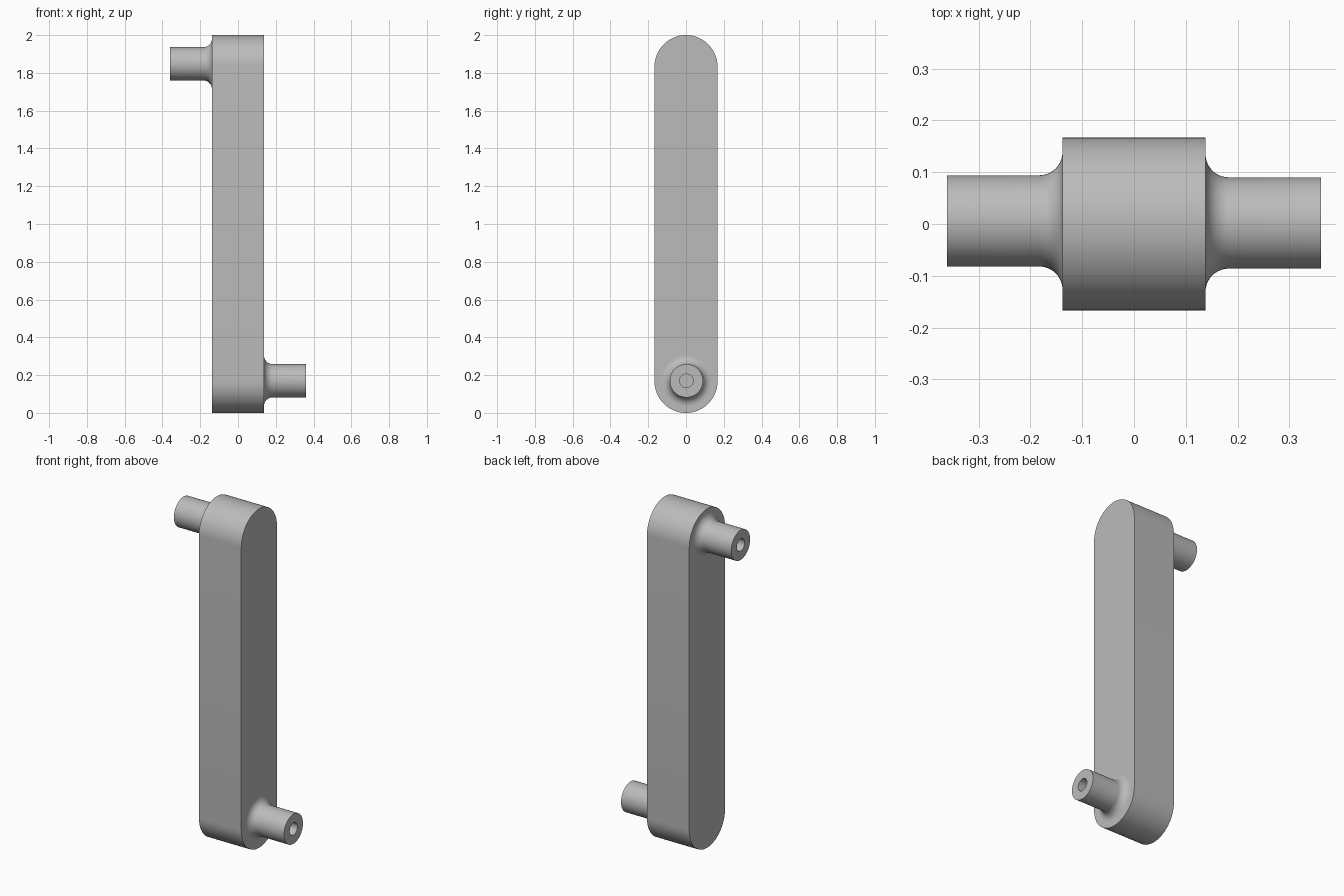
import bpy, bmesh
from math import sin, cos, pi

old = bpy.data.objects.get("Cube")
if old:
    bpy.data.objects.remove(old, do_unlink=True)

HALF_W, ARM_R, HEIGHT = 0.138, 0.167, 2.0
PIN_R, FILLET, PIN_END = 0.088, 0.045, 0.361
HOLE_R, HOLE_FLOOR = 0.036, 0.15
SIDES = 64

grey = bpy.data.materials.new("plain grey")
grey.use_nodes = True
colour = (0.5, 0.5, 0.5, 1)
grey.diffuse_color = colour
grey.node_tree.nodes["Principled BSDF"].inputs["Base Color"].default_value = colour


def finish(name, bm):
    bmesh.ops.recalc_face_normals(bm, faces=bm.faces)
    mesh = bpy.data.meshes.new(name)
    bm.to_mesh(mesh)
    bm.free()
    mesh.materials.append(grey)
    obj = bpy.data.objects.new(name, mesh)
    bpy.context.collection.objects.link(obj)
    bpy.ops.object.select_all(action='DESELECT')
    obj.select_set(True)
    bpy.context.view_layer.objects.active = obj
    bpy.ops.object.shade_smooth_by_angle(angle=pi / 6)
    return obj


# Arm: a round-ended outline extruded across its width
def make_arm():
    bm = bmesh.new()
    half = SIDES // 2
    outline = []
    for centre, start in ((HEIGHT - ARM_R, 0), (ARM_R, pi)):
        for i in range(half + 1):
            a = start + pi * i / half
            outline.append(bm.verts.new((-HALF_W, ARM_R * cos(a), centre + ARM_R * sin(a))))
    face = bm.faces.new(outline)
    ext = bmesh.ops.extrude_face_region(bm, geom=[face], use_keep_orig=True)
    moved = [v for v in ext["geom"] if isinstance(v, bmesh.types.BMVert)]
    bmesh.ops.translate(bm, verts=moved, vec=(2 * HALF_W, 0, 0))
    return finish("arm", bm)


# Pin: turned profile with a filleted root and a blind hole in its end
def make_pin(name, y, z, turn):
    profile = []
    for i in range(11):
        a = pi / 2 * i / 10
        profile.append((HALF_W + FILLET * (1 - cos(a)), PIN_R + FILLET * (1 - sin(a))))
    profile += [(PIN_END, PIN_R), (PIN_END, HOLE_R), (HOLE_FLOOR, HOLE_R), (HOLE_FLOOR, 0)]
    bm = bmesh.new()
    verts = [bm.verts.new((x, r, 0)) for x, r in profile]
    edges = [bm.edges.new(pair) for pair in zip(verts, verts[1:])]
    bmesh.ops.spin(bm, geom=verts + edges, cent=(0, 0, 0), axis=(1, 0, 0),
                   angle=2 * pi, steps=SIDES, use_duplicate=False)
    bmesh.ops.remove_doubles(bm, verts=bm.verts, dist=1e-5)
    pin = finish(name, bm)
    pin.location = (0, y, z)
    pin.rotation_euler.z = turn
    return pin


make_arm()
make_pin("lower_pin", 0.002, 0.17, 0)
make_pin("upper_pin", 0.006, 1.848, pi)
